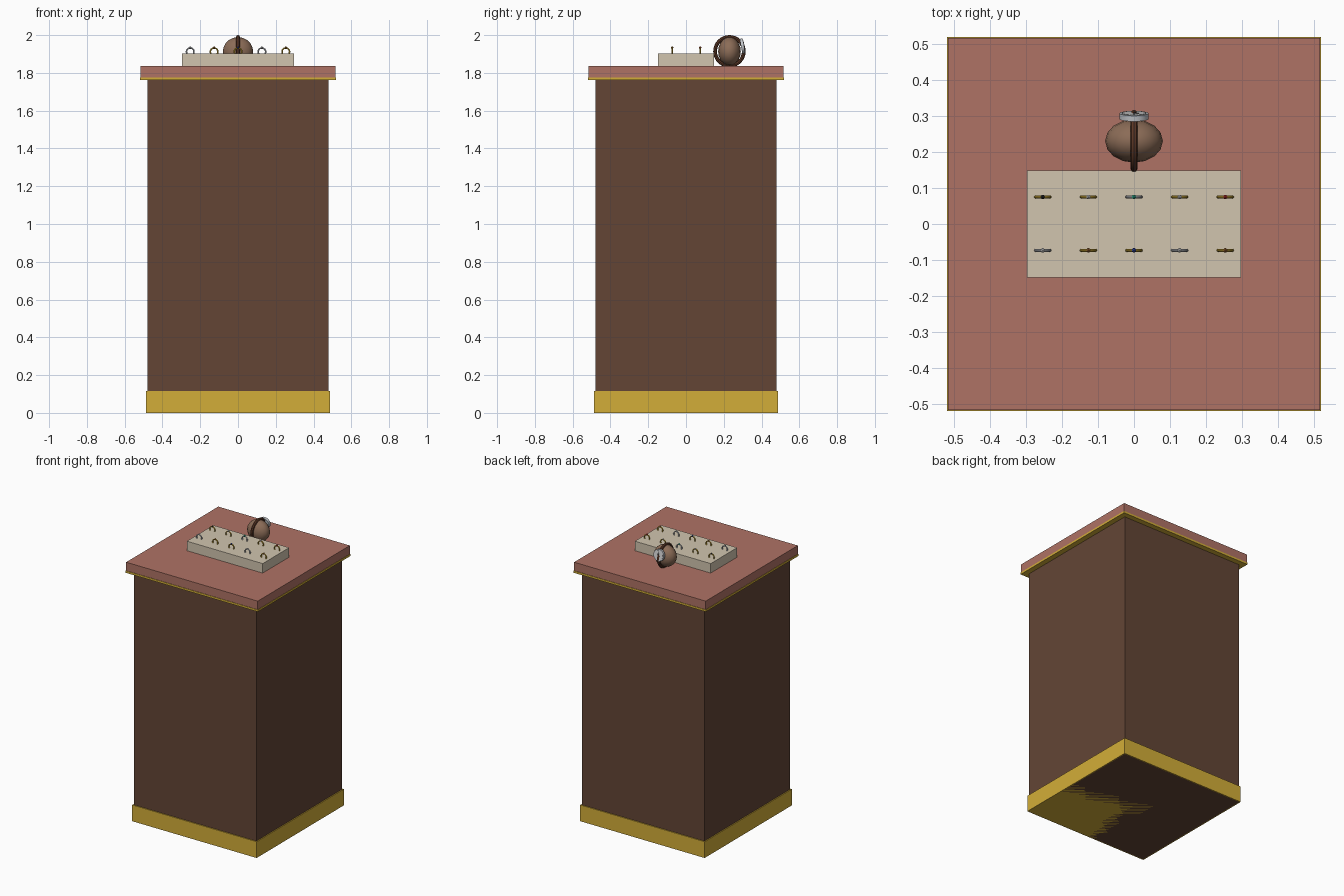
import bpy, math

if "Cube" in bpy.data.objects:
    bpy.data.objects.remove(bpy.data.objects["Cube"])

def mat(name, r, g, b):
    m = bpy.data.materials.new(name)
    m.diffuse_color = (r, g, b, 1)
    m.use_nodes = True
    m.node_tree.nodes["Principled BSDF"].inputs["Base Color"].default_value = m.diffuse_color
    return m

WOOD = mat("dark_wood", 0.125, 0.06, 0.036)
GOLD = mat("gold", 0.65, 0.42, 0.04)
ROSE = mat("rose_top", 0.43, 0.17, 0.13)
CREAM = mat("cream_velvet", 0.64, 0.56, 0.43)
BROWN = mat("cushion_brown", 0.26, 0.15, 0.095)
LEATHER = mat("strap_leather", 0.11, 0.04, 0.02)
SILVER = mat("silver", 0.55, 0.57, 0.6)
DIAL = mat("dial_white", 0.8, 0.8, 0.8)
BLACK = mat("black", 0.02, 0.02, 0.02)
RUBY = mat("ruby", 0.45, 0.03, 0.03)
SAPPHIRE = mat("sapphire", 0.03, 0.06, 0.35)
EMERALD = mat("emerald", 0.03, 0.4, 0.25)
AMBER = mat("amber", 0.3, 0.12, 0.03)

def finish(name, m, smooth=False):
    o = bpy.context.object
    o.name = name
    o.data.materials.append(m)
    if smooth:
        bpy.ops.object.shade_smooth_by_angle(angle=math.radians(40))
    return o

def box(name, w, d, z0, z1, m):
    bpy.ops.mesh.primitive_cube_add(size=1, location=(0, 0, (z0 + z1) / 2))
    o = finish(name, m)
    o.scale = (w, d, z1 - z0)
    return o

# Pedestal
box("base_plinth", 0.974, 0.974, 0, 0.115, GOLD)
box("pedestal_body", 0.96, 0.96, 0, 1.77, WOOD)
box("top_trim", 1.036, 1.036, 1.762, 1.776, GOLD)
box("top_slab", 1.03, 1.03, 1.775, 1.836, ROSE)
box("ring_tray", 0.594, 0.296, 1.836, 1.903, CREAM)

# Two rows of upright rings, each with a small stone
rows = {
    0.075: [(GOLD, BLACK), (GOLD, DIAL), (SILVER, EMERALD), (GOLD, DIAL), (GOLD, RUBY)],
    -0.073: [(SILVER, DIAL), (GOLD, AMBER), (GOLD, SAPPHIRE), (SILVER, DIAL), (GOLD, AMBER)],
}
for y, styles in rows.items():
    for i, (band, stone) in enumerate(styles):
        x = (i - 2) * 0.1265
        bpy.ops.mesh.primitive_torus_add(
            location=(x, y, 1.912), rotation=(math.pi / 2, 0, 0), major_radius=0.02,
            minor_radius=0.004, major_segments=24, minor_segments=8)
        finish("ring_band", band, True)
        bpy.ops.mesh.primitive_ico_sphere_add(subdivisions=1, radius=0.007,
                                              location=(x, y, 1.934))
        finish("ring_stone", stone)

# Watch cushion with strap looped around it
CY, CZ = 0.23, 1.914
bpy.ops.mesh.primitive_uv_sphere_add(segments=16, ring_count=10, radius=1,
                                     location=(0, CY, CZ))
finish("watch_cushion", BROWN, True).scale = (0.08, 0.06, 0.075)
bpy.ops.mesh.primitive_torus_add(
    location=(0, CY, CZ), rotation=(0, math.pi / 2, 0), major_radius=0.076,
    minor_radius=0.01, major_segments=32, minor_segments=8)
finish("watch_strap", LEATHER, True)

# Watch case, dial and hands, leaning slightly back
TILT = math.radians(10)
NY, NZ = math.cos(TILT), math.sin(TILT)

def disc(name, r, depth, off, m):
    bpy.ops.mesh.primitive_cylinder_add(
        vertices=32, radius=r, depth=depth, location=(0, 0.299 + off * NY, 1.942 + off * NZ),
        rotation=(-math.pi / 2 + TILT, 0, 0))
    finish(name, m, True)

disc("watch_case", 0.04, 0.016, 0, SILVER)
disc("watch_dial", 0.033, 0.003, 0.0075, DIAL)
for name, length, turn in (("hour_hand", 0.016, 0.9), ("minute_hand", 0.025, 0.0)):
    dx, up = math.sin(turn) * length / 2, math.cos(turn) * length / 2
    bpy.ops.mesh.primitive_cube_add(size=1, location=(
        dx, 0.299 + 0.0095 * NY - up * NZ, 1.942 + 0.0095 * NZ + up * NY))
    o = finish(name, BLACK)
    o.scale = (0.003, 0.002, length)
    o.rotation_euler = (TILT, turn, 0)
